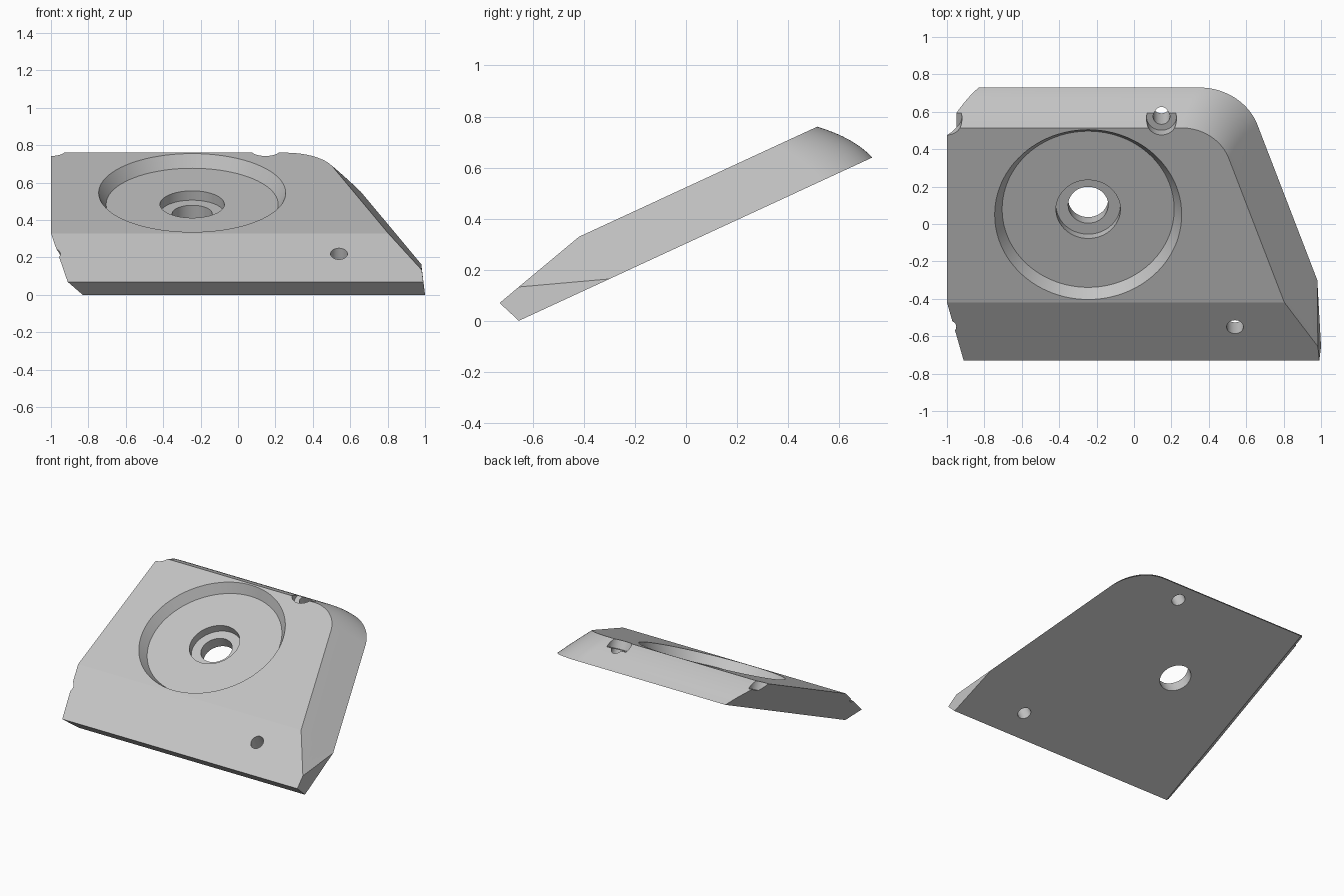
import bpy, bmesh, math
from mathutils import Matrix, Vector

cube = bpy.data.objects.get("Cube")
if cube:
    bpy.data.objects.remove(cube, do_unlink=True)

TILT = math.atan(0.462)
THICK = 0.2
LEAN = 0.35                      # slant of the right edge
PLACE = Matrix.Translation((0, -0.1155, 0.249)) @ Matrix.Rotation(TILT, 4, 'X')

grey = bpy.data.materials.new("plain_grey")
grey.use_nodes = True
grey.diffuse_color = (0.55, 0.55, 0.55, 1)
grey.node_tree.nodes["Principled BSDF"].inputs["Base Color"].default_value = (0.55, 0.55, 0.55, 1)


def make_object(name, bm):
    bmesh.ops.recalc_face_normals(bm, faces=bm.faces)
    mesh = bpy.data.meshes.new(name)
    bm.to_mesh(mesh)
    bm.free()
    mesh.materials.append(grey)
    obj = bpy.data.objects.new(name, mesh)
    bpy.context.collection.objects.link(obj)
    obj.matrix_world = PLACE
    return obj


def outline(t, steps=24):
    """Plate outline at height fraction t, with a rounded back corner."""
    left = -0.83 - 0.17 * t
    back = 0.931 - 0.145 * t * (0.45 + 0.55 * t)
    radius = 0.33 - 0.06 * t
    turn = math.pi / 2 - math.atan(LEAN)

    def right(v):
        return 0.98 - LEAN * (v + 0.203) - 0.19 * t

    cx = right(back) - radius * math.tan(turn / 2)
    cy = back - radius
    pts = [(left, -1.2), (left, back)]
    for i in range(steps + 1):
        a = math.pi / 2 - turn * i / steps
        pts.append((cx + radius * math.cos(a), cy + radius * math.sin(a)))
    pts.append((right(-1.2), -1.2))
    return [Vector((x, y, t * THICK)) for x, y in pts]


def slice_off(bm, point, normal):
    """Cut away everything beyond the plane and cap the cut."""
    res = bmesh.ops.bisect_plane(bm, geom=bm.verts[:] + bm.edges[:] + bm.faces[:],
                                 plane_co=point, plane_no=normal, clear_outer=True)
    bmesh.ops.holes_fill(bm, edges=[e for e in bm.edges if e.is_boundary], sides=0)


# Plate body: stacked outlines
bm = bmesh.new()
LEVELS = 8
rings = [[bm.verts.new(p) for p in outline(i / LEVELS)] for i in range(LEVELS + 1)]
count = len(rings[0])
for low, high in zip(rings, rings[1:]):
    for i in range(count):
        j = (i + 1) % count
        bm.faces.new((low[i], low[j], high[j], high[i]))
bm.faces.new(rings[0])
bm.faces.new(rings[-1])
bmesh.ops.recalc_face_normals(bm, faces=bm.faces)

# Front facet, front lip and right end face
slice_off(bm, (0, -0.242, THICK), (0, -0.105, 0.391))
slice_off(bm, (0, -0.633, 0.095), (0, -0.095, -0.039))
slice_off(bm, (0.98, -0.203, 0), (0.047, 0.0024, 0.0055))
plate = make_object("plate", bm)


def lathe_cutter(name, x, v, profile, sides=64):
    """Closed solid of revolution from (radius, height) pairs."""
    bm = bmesh.new()
    loops = []
    for r, h in profile:
        loops.append([bm.verts.new((x + r * math.cos(2 * math.pi * i / sides),
                                    v + r * math.sin(2 * math.pi * i / sides), h))
                      for i in range(sides)])
    for a, b in zip(loops, loops[1:]):
        for i in range(sides):
            j = (i + 1) % sides
            bm.faces.new((a[i], a[j], b[j], b[i]))
    bm.faces.new(loops[0])
    bm.faces.new(loops[-1])
    obj = make_object(name, bm)
    obj.hide_render = True
    return obj


# Round pocket with stepped centre hole, counterbored and plain screw holes
pocket = [(0.52, 0.234), (0.46, 0.132), (0.172, 0.132), (0.172, 0.077), (0.107, 0.077), (0.107, -0.1)]
counterbore = [(0.08, 0.3), (0.08, 0.14), (0.045, 0.14), (0.045, -0.1)]
plain = [(0.045, 0.3), (0.045, -0.1)]
cutters = [
    lathe_cutter("pocket_cutter", -0.245, 0.275, pocket, 96),
    lathe_cutter("back_hole_cutter", 0.147, 0.824, counterbore),
    lathe_cutter("back_notch_cutter", -1.0, 0.824, counterbore),
    lathe_cutter("front_hole_cutter", 0.54, -0.407, plain),
    lathe_cutter("front_notch_cutter", -0.995, -0.407, plain),
]

bpy.context.view_layer.update()
bpy.ops.object.select_all(action='DESELECT')
plate.select_set(True)
bpy.context.view_layer.objects.active = plate
for cutter in cutters:
    mod = plate.modifiers.new(cutter.name, 'BOOLEAN')
    mod.operation = 'DIFFERENCE'
    mod.solver = 'EXACT'
    mod.object = cutter
    bpy.ops.object.modifier_apply(modifier=mod.name)
    bpy.data.objects.remove(cutter, do_unlink=True)

bpy.ops.object.shade_smooth_by_angle(angle=math.radians(10))
